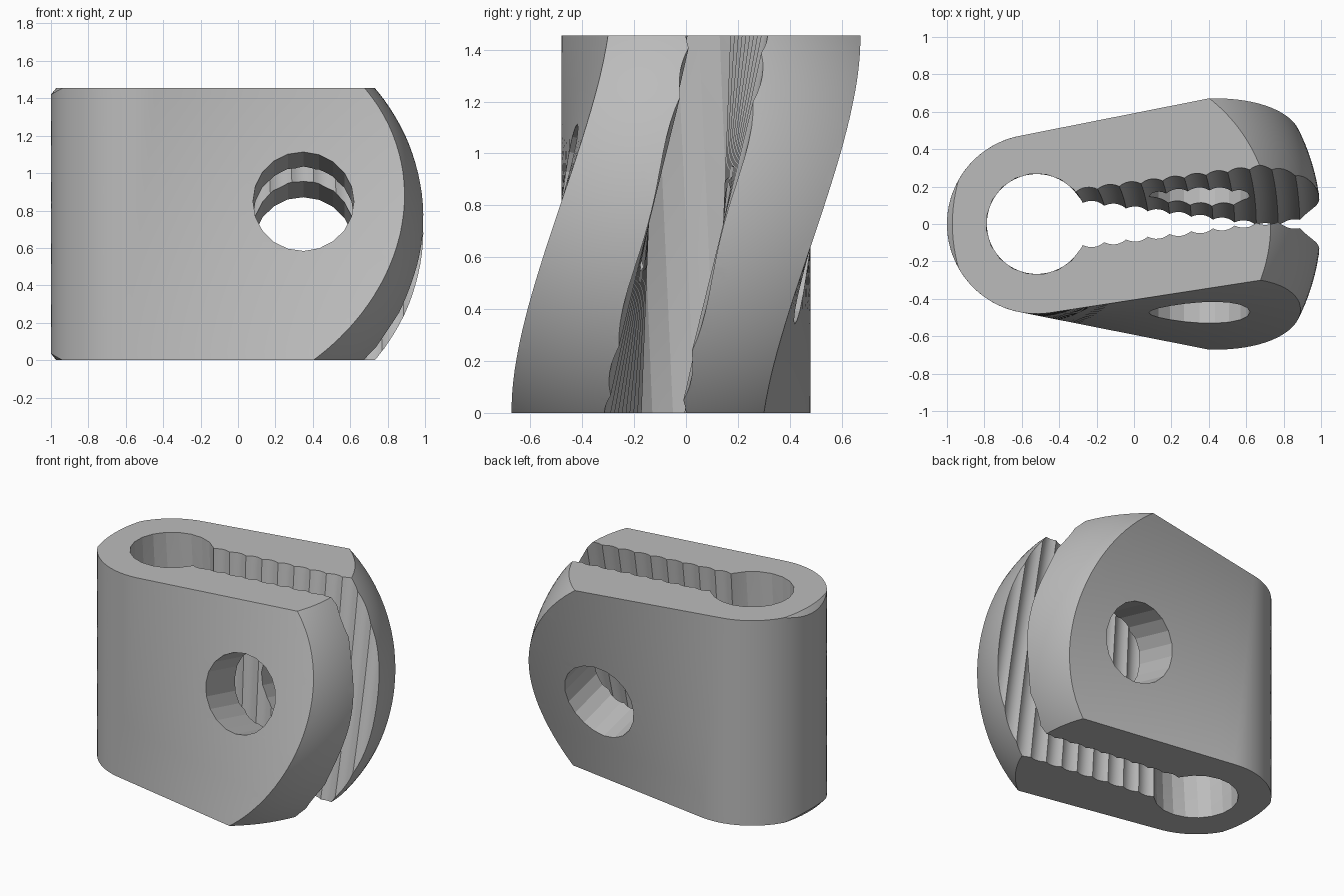
import bpy, bmesh, math
from mathutils import Vector, Matrix

if "Cube" in bpy.data.objects:
    bpy.data.objects.remove(bpy.data.objects["Cube"])

H = 1.455      # height
CX = -0.52     # axis of the rounded end; the section twists around it


def link(bm, name):
    bmesh.ops.recalc_face_normals(bm, faces=bm.faces)
    me = bpy.data.meshes.new(name)
    bm.to_mesh(me)
    bm.free()
    ob = bpy.data.objects.new(name, me)
    bpy.context.collection.objects.link(ob)
    return ob


def twisted_prism(name, profile, half_twist, z0, z1, layers):
    """Loft a profile along z; it turns from -half_twist at z=0 to +half_twist at z=H."""
    bm = bmesh.new()
    rings = []
    for i in range(layers + 1):
        z = z0 + (z1 - z0) * i / layers
        a = math.radians(half_twist) * (2 * z / H - 1)
        c, s = math.cos(a), math.sin(a)
        rings.append([bm.verts.new((CX + u * c - v * s, u * s + v * c, z)) for u, v in profile])
    n = len(profile)
    sides = []
    for lo, hi in zip(rings, rings[1:]):
        for j in range(n):
            k = (j + 1) % n
            sides.append(bm.faces.new((lo[j], lo[k], hi[k], hi[j])))
    bm.faces.new(rings[0][::-1])
    bm.faces.new(rings[-1])
    bmesh.ops.triangulate(bm, faces=sides)
    return link(bm, name)


def boolean(target, cutter, op):
    m = target.modifiers.new("cut", 'BOOLEAN')
    m.object, m.operation, m.solver = cutter, op, 'EXACT'
    bpy.context.view_layer.objects.active = target
    bpy.ops.object.modifier_apply(modifier=m.name)
    bpy.data.objects.remove(cutter)


# Outer body section: round end with two slightly flaring sides
side = [(1.75 * i / 14, 0.48 + 0.021 * 1.75 * i / 14) for i in range(15)]
arc = [(0.48 * math.cos(a), 0.48 * math.sin(a))
       for a in (math.pi / 2 + math.pi * i / 40 for i in range(1, 40))]
outer = side[::-1] + arc + [(u, -v) for u, v in side]
body = twisted_prism("clamp_body", outer, 10, 0, H, 30)

# Keyhole slot section: round relief hole plus scalloped jaw faces
half, pitch, depth, steps = 0.143, 0.117, 0.018, 6
start = math.asin(half / 0.27)
u0 = 0.27 * math.cos(start)
jaw = []
for t in range(13):
    for s in range(steps):
        f = s / steps
        jaw.append((u0 + (t + f) * pitch, half + depth * 4 * f * (1 - f)))
jaw.append((1.85, half))
relief = [(0.27 * math.cos(a), 0.27 * math.sin(a))
          for a in (math.radians(18 * i) for i in range(2, 19)) if start < a < 2 * math.pi - start]
slot = jaw[::-1] + relief + [(u, -v) for u, v in jaw]
boolean(body, twisted_prism("slot_cutter", slot, 7.3, -0.1, H + 0.1, 34), 'DIFFERENCE')

# Ball that rounds the jaw tips and trims the back corners
bm = bmesh.new()
bmesh.ops.create_uvsphere(bm, u_segments=128, v_segments=64, radius=1.12,
                          matrix=Matrix.Translation((-0.12, 0, H / 2)))
boolean(body, link(bm, "rounding_ball"), 'INTERSECT')

# Slanted bolt hole through both jaws
bm = bmesh.new()
tilt = Vector((0, 1, -0.255)).to_track_quat('Z', 'X').to_matrix().to_4x4()
bmesh.ops.create_cone(bm, cap_ends=True, segments=20, radius1=0.27, radius2=0.27, depth=3,
                      matrix=Matrix.Translation((0.35, 0, H / 2)) @ tilt)
boolean(body, link(bm, "bolt_hole_cutter"), 'DIFFERENCE')

# Plain grey finish
mat = bpy.data.materials.new("plain_grey")
mat.diffuse_color = (0.5, 0.5, 0.5, 1)
mat.use_nodes = True
mat.node_tree.nodes["Principled BSDF"].inputs["Base Color"].default_value = mat.diffuse_color
body.data.materials.clear()
body.data.materials.append(mat)
for p in body.data.polygons:
    p.material_index = 0
bpy.ops.object.select_all(action='DESELECT')
body.select_set(True)
bpy.context.view_layer.objects.active = body
bpy.ops.object.shade_smooth_by_angle(angle=math.radians(14))
